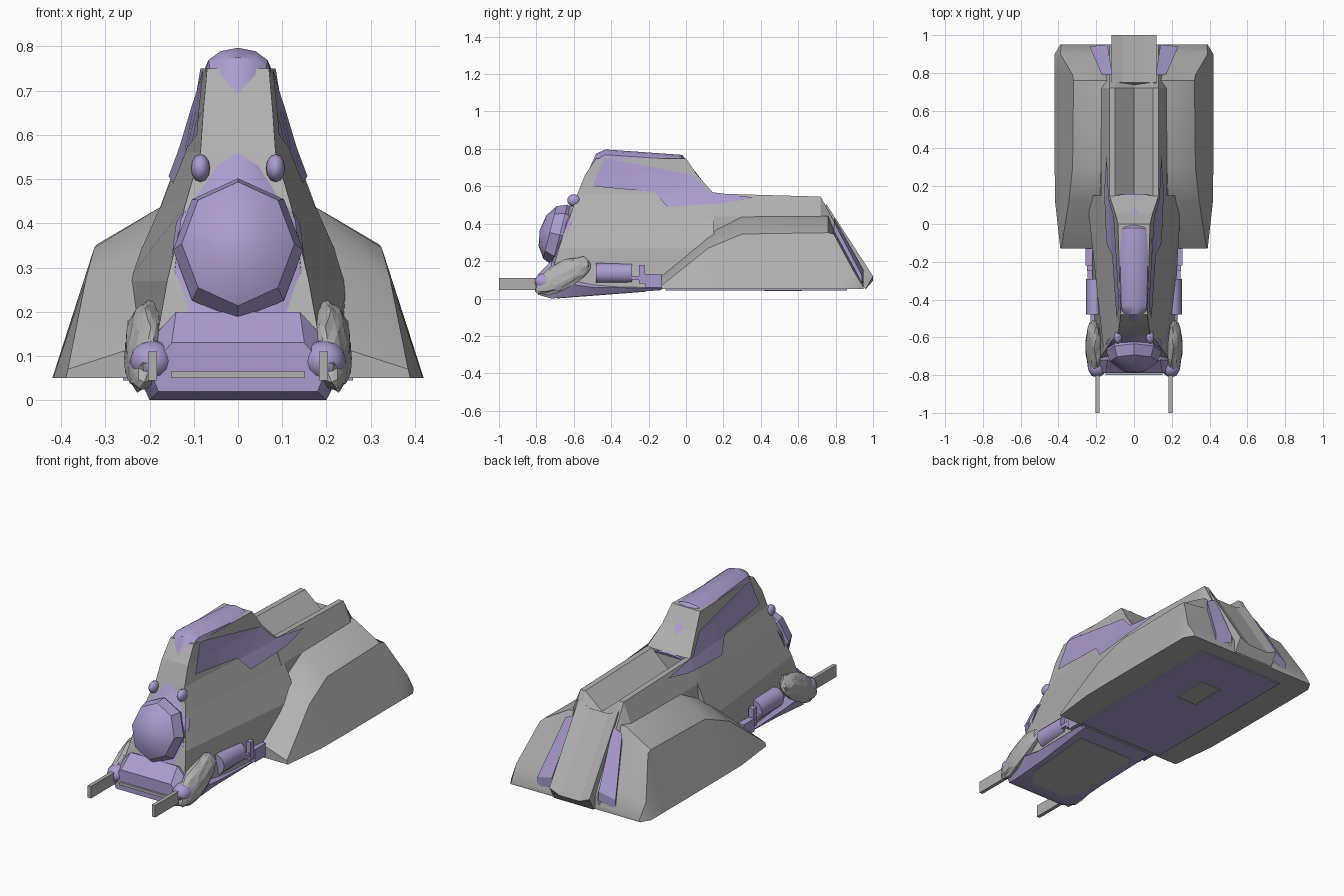
import bpy, bmesh, math, random
from mathutils import Vector, Matrix

if "Cube" in bpy.data.objects:
    bpy.data.objects.remove(bpy.data.objects["Cube"])

random.seed(4)


def material(name, rgb):
    m = bpy.data.materials.new(name)
    m.diffuse_color = (*rgb, 1)
    m.use_nodes = True
    m.node_tree.nodes["Principled BSDF"].inputs["Base Color"].default_value = m.diffuse_color
    return m


GREY = material("metal grey", (0.44, 0.44, 0.44))
PURPLE = material("soft purple", (0.41, 0.335, 0.63))


def finish(name, bm, mat, mirror=False, smooth=0, recalc=True):
    if recalc:
        bmesh.ops.recalc_face_normals(bm, faces=bm.faces[:])
    me = bpy.data.meshes.new(name)
    bm.to_mesh(me)
    bm.free()
    ob = bpy.data.objects.new(name, me)
    bpy.context.collection.objects.link(ob)
    me.materials.append(mat)
    if smooth:
        bpy.ops.object.select_all(action='DESELECT')
        ob.select_set(True)
        bpy.context.view_layer.objects.active = ob
        bpy.ops.object.shade_smooth_by_angle(angle=math.radians(smooth))
    if mirror:
        ob.modifiers.new("mirror", 'MIRROR').use_axis[0] = True
    return ob


def loft(name, rings, mat, **kw):
    bm = bmesh.new()
    vs = [[bm.verts.new(p) for p in r] for r in rings]
    n = len(vs[0])
    for a, b in zip(vs, vs[1:]):
        for i in range(n):
            j = (i + 1) % n
            bm.faces.new((a[i], a[j], b[j], b[i]))
    bm.faces.new(vs[0])
    bm.faces.new(vs[-1])
    return finish(name, bm, mat, **kw)


def box(name, x, y, z, mat, **kw):
    return loft(name, [[(x[0], v, z[0]), (x[1], v, z[0]), (x[1], v, z[1]), (x[0], v, z[1])]
                       for v in y], mat, **kw)


def sym(y, half):
    """Symmetric ring at y from a half profile; a last point at x=0 is used once."""
    left = [(-x, y, z) for x, z in reversed(half) if x > 0]
    return [(x, y, z) for x, z in half] + left


def ball(name, centre, size, tilt, mat, seg=12, rings=8, **kw):
    bm = bmesh.new()
    bmesh.ops.create_uvsphere(bm, u_segments=seg, v_segments=rings, radius=1)
    # pole axis is turned to face forward
    m = (Matrix.Translation(centre) @ Matrix.Rotation(tilt, 4, 'X') @ Matrix.Diagonal((*size, 1))
         @ Matrix.Rotation(math.pi / 2, 4, 'X'))
    bmesh.ops.transform(bm, matrix=m, verts=bm.verts[:])
    return finish(name, bm, mat, **kw)


# Cabin hull, stacked from level slices: z, front y, front half width, rear y, rear half width
SLICES = [(0.05, -0.74, 0.20, 0.15, 0.25), (0.27, -0.68, 0.16, 0.15, 0.25),
          (0.44, -0.62, 0.12, 0.15, 0.175), (0.56, -0.58, 0.085, 0.15, 0.13),
          (0.66, -0.54, 0.078, 0.06, 0.10), (0.75, -0.48, 0.07, 0.0, 0.085)]
loft("cabin_hull", [[(-a, f, z), (a, f, z), (b, r, z), (-b, r, z)]
                    for z, f, a, r, b in SLICES], GREY)


def hull_x(y, z):
    for s, t in zip(SLICES, SLICES[1:]):
        if z <= t[0] + 1e-5:
            break
    k = min(1, (z - s[0]) / (t[0] - s[0]))
    f, a, r, b = [s[i] + (t[i] - s[i]) * k for i in range(1, 5)]
    return a + (b - a) * max(0, min(1, (y - f) / (r - f)))


# Purple side flash, cut along the hull bends and laid on the wall
bm = bmesh.new()
bm.faces.new([bm.verts.new((0, y, z)) for y, z in
              [(-.5, .6), (-.17, .57), (-.1, .49), (.2, .51), (.36, .54), (.13, .57),
               (.04, .66), (-.4, .745), (-.44, .745)]])
for co, no in [((0, 0, .56), (0, 0, 1)), ((0, 0, .66), (0, 0, 1)),
               ((0, .15, 0), (0, 1, 0)), ((0, -.3, 0), (0, 1, 0)), ((0, -.1, 0), (0, 1, 0))]:
    bmesh.ops.bisect_plane(bm, geom=bm.verts[:] + bm.edges[:] + bm.faces[:],
                           plane_co=co, plane_no=no)
bmesh.ops.triangulate(bm, faces=bm.faces[:])
for v in bm.verts:
    v.co.x = hull_x(v.co.y, v.co.z) + 0.007
bm.normal_update()
bmesh.ops.reverse_faces(bm, faces=[f for f in bm.faces if f.normal.x < 0])
finish("side_flash", bm, PURPLE, mirror=True, recalc=False)

# Purple spine running up the front, over the roof and down behind
path = [(-.76, .1, .2), (-.72, .2, .14), (-.7, .3, .155), (-.66, .42, .14), (-.62, .5, .095),
        (-.58, .56, .077), (-.48, .775, .07), (-.43, .797, .073), (-.02, .768, .085),
        (.13, .575, .12), (.16, .56, .12)]
rings = []
for i, (y, z, w) in enumerate(path):
    p, q = path[max(i - 1, 0)], path[min(i + 1, len(path) - 1)]
    t = Vector((q[0] - p[0], q[1] - p[1])).normalized()
    n = Vector((-t.y, t.x))
    rings.append([(x * w, y + n.x * d, z + n.y * d) for x, d in
                  [(-1, -.05), (-.92, -.028), (-.55, -.008), (0, 0), (.55, -.008),
                   (.92, -.028), (1, -.05)]])
loft("roof_spine", rings, PURPLE, smooth=35)

# Front dome and little knobs beside the spine
ball("front_dome", (0, -.675, .34), (.147, .11, .167), -.25, PURPLE, seg=8, rings=6, smooth=30)
ball("side_knob", (.085, -.6, .525), (.022, .035, .032), 0, PURPLE, smooth=40, mirror=True)

# Nose and belly
loft("nose_belly", [sym(y, [(a, lo), (b, mid), (c, hi)]) for y, a, lo, b, mid, c, hi in
                    [(-.79, .18, .02, .2, .07, .15, .13), (-.72, .2, .0, .24, .09, .14, .2),
                     (-.5, .2, .017, .23, .06, .18, .1), (-.13, .22, .045, .24, .055, .2, .07)]],
     PURPLE, smooth=30)
box("bumper_strip", (-.15, .15), (-.8, -.76), (.05, .066), GREY)
belly = [(.1, -.69), (.17, -.6), (.17, -.22), (-.17, -.22), (-.17, -.6), (-.1, -.69)]
loft("belly_plate", [[(x, y, (y + .72) * .076 - .002 + h) for x, y in belly]
                     for h in (0, .006)], GREY)

# Corner bulbs with forward prongs
ball("corner_bulb", (.195, -.755, .088), (.05, .055, .048), 0, PURPLE, smooth=40, mirror=True)
box("prong", (.183, .203), (-1, -.76), (.045, .11), GREY, mirror=True)

# Craggy lumps on the front corners
bm = bmesh.new()
bmesh.ops.create_icosphere(bm, subdivisions=3, radius=1)
for v in bm.verts:
    v.co *= random.uniform(.92, 1.04)
bmesh.ops.transform(bm, verts=bm.verts[:], matrix=Matrix.Translation((.212, -.66, .122))
                    @ Matrix.Rotation(.5, 4, 'X') @ Matrix.Rotation(-.25, 4, 'Y')
                    @ Matrix.Diagonal((.043, .17, .075, 1)))
finish("craggy_lump", bm, GREY, mirror=True)

# Side canisters and brackets
loft("side_canister", [[(.203 + .05 * math.cos(a * math.pi / 6), y,
                         .135 + .054 * math.sin(a * math.pi / 6)) for a in range(12)]
                       for y in (-.48, -.29)], PURPLE, smooth=40, mirror=True)
box("bracket_arm", (.22, .246), (-.29, -.22), (.1, .12), PURPLE, mirror=True)
box("bracket_post", (.22, .25), (-.25, -.22), (.08, .18), PURPLE, mirror=True)
box("bracket_foot", (.22, .256), (-.22, -.13), (.06, .13), PURPLE, mirror=True)

# Rear core with a valley between two rails
loft("rear_core", [sym(y, half) for y, half in
                   [(.12, [(.2, .05), (.175, .44), (.13, .562), (.1, .562), (0, .47)]),
                    (.72, [(.2, .05), (.175, .43), (.13, .545), (.1, .545), (0, .46)]),
                    (.95, [(.15, .05), (.145, .08), (.13, .12), (.1, .12), (0, .08)])]], GREY)

# Faceted rear side pods
loft("rear_pod", [[(.12, y, .05), (ox, y, .05), (sx, y, sz), (ix, y, iz), (.12, y, iz)]
                  for y, ox, sx, sz, ix, iz in
                  [(-.13, .39, .385, .07, .2, .13), (.12, .418, .345, .27, .17, .35),
                   (.3, .42, .325, .345, .17, .44), (.76, .42, .32, .352, .17, .44),
                   (.79, .42, .325, .345, .16, .365), (.9, .42, .39, .14, .15, .17),
                   (.95, .39, .385, .06, .15, .075)]], GREY, mirror=True, smooth=32)

# Sloping tail chute and its purple side strips
loft("tail_chute", [[(-.12, y, z), (-.06, y, z - d), (.06, y, z - d), (.12, y, z),
                     (.12, yb, zb), (-.12, yb, zb)] for y, z, d, yb, zb in
                    [(.75, .505, .03, .72, .36), (1, .12, .025, .96, .05)]], GREY)
strip = [(.115, .79, .435), (.17, .79, .41), (.235, .94, .125), (.14, .95, .15)]
loft("tail_strip", [[(x, y, z - h) for x, y, z in strip] for h in (0, .05)],
     PURPLE, mirror=True)

# Underside panels
box("rear_underside", (-.26, .26), (-.11, .86), (.044, .052), PURPLE)
box("underside_hatch", (-.06, .06), (.42, .62), (.04, .046), GREY)
